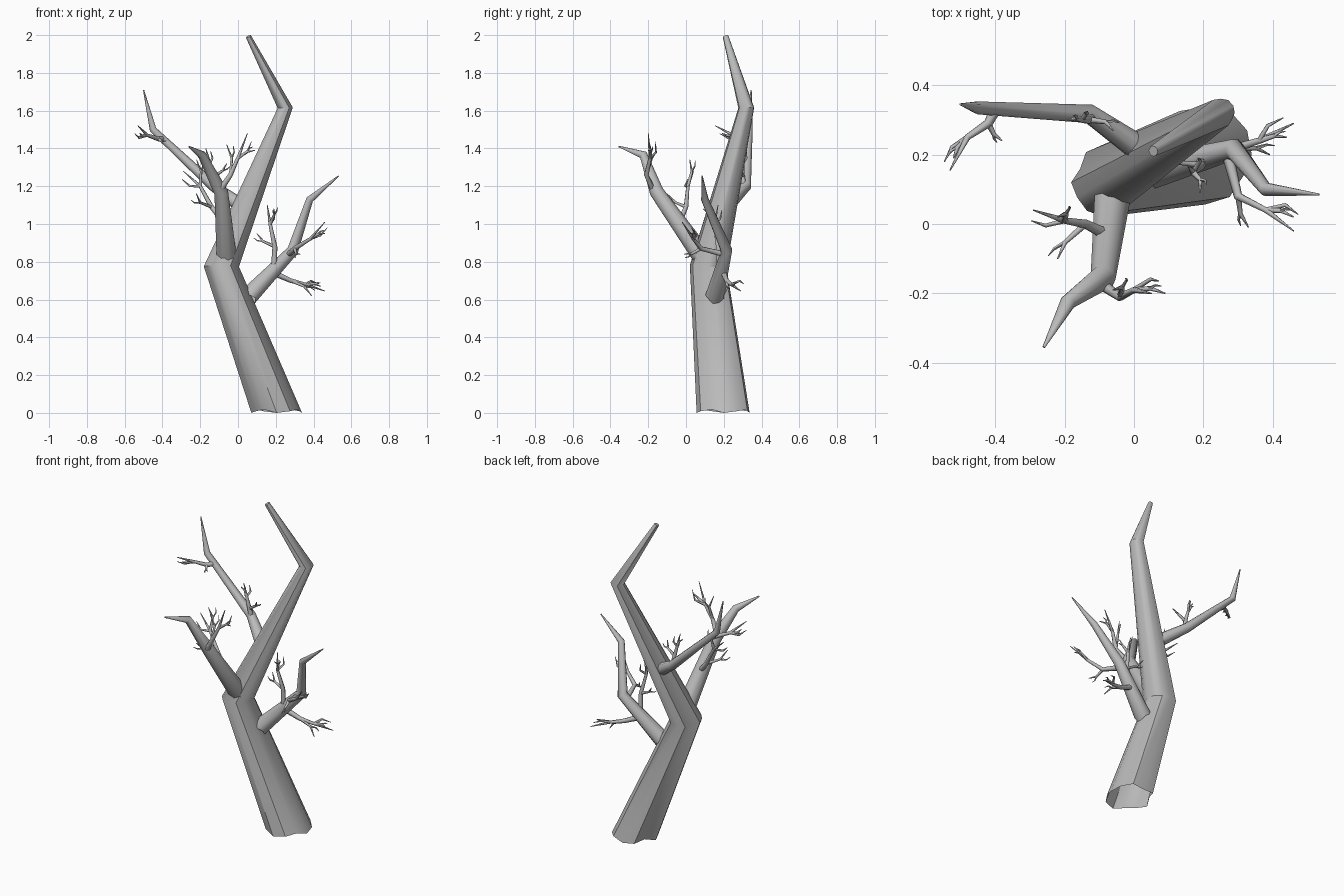
import bpy, bmesh, math
from mathutils import Vector

if "Cube" in bpy.data.objects:
    bpy.data.objects.remove(bpy.data.objects["Cube"], do_unlink=True)

bark = bpy.data.materials.new("grey bark")
bark.use_nodes = True
GREY = (0.5, 0.5, 0.5, 1)
bark.diffuse_color = GREY
bark.node_tree.nodes["Principled BSDF"].inputs["Base Color"].default_value = GREY


def add_tube(bm, points, radii, sides=6, lobes=(1,), flat_base=False, rim=0):
    """Tapered tube along a path, mitred at the bends, with a lobed section."""
    pts = [Vector(p) for p in points]
    last = len(pts) - 1
    side = Vector((1, 0, 0))
    rings = []
    for i, (p, r) in enumerate(zip(pts, radii)):
        tangent = Vector()
        if i > 0:
            tangent += (p - pts[i - 1]).normalized()
        if i < last:
            tangent += (pts[i + 1] - p).normalized()
        if i == 0 and flat_base:
            tangent = Vector((0, 0, 1))
        tangent.normalize()
        u = side - tangent * side.dot(tangent)
        if u.length < 0.1:
            u = tangent.orthogonal()
        u.normalize()
        side = u
        v = tangent.cross(u)
        ring = []
        for k in range(sides):
            a = math.tau * k / sides
            rr = r * lobes[k % len(lobes)]
            co = p + (u * math.cos(a) + v * math.sin(a)) * rr
            if i == 0:
                co += tangent * rim * (k % 3) / 2
            ring.append(bm.verts.new(co))
        rings.append(ring)
    for a, b in zip(rings, rings[1:]):
        for k in range(sides):
            n = (k + 1) % sides
            bm.faces.new((a[k], a[n], b[n], b[k]))
    bm.faces.new(rings[-1])


def finish(bm, name, angle):
    mesh = bpy.data.meshes.new(name)
    bm.to_mesh(mesh)
    bm.free()
    obj = bpy.data.objects.new(name, mesh)
    bpy.context.collection.objects.link(obj)
    mesh.materials.append(bark)
    bpy.ops.object.select_all(action="DESELECT")
    obj.select_set(True)
    bpy.context.view_layer.objects.active = obj
    bpy.ops.object.shade_smooth_by_angle(angle=math.radians(angle))


def limb(name, points, radii, angle=60, **options):
    bm = bmesh.new()
    add_tube(bm, points, radii, **options)
    finish(bm, name, angle)


def twig(name, points, tips):
    """Bent shoot with a curved, forked offshoot to each tip."""
    bm = bmesh.new()
    pts = [Vector(p) for p in points]
    add_tube(bm, pts, (0.017, 0.013, 0.009, 0.002), sides=6)
    for i, tip in enumerate(tips):
        start, end = pts[1 + i % 2], Vector(tip)
        span = end - start
        bend = span.orthogonal().normalized() * span.length * 0.15
        mid = start + span * 0.55 + bend
        add_tube(bm, (start, mid, end), (0.010, 0.007, 0.002), sides=5)
        # spur leaving the middle of the offshoot
        add_tube(bm, (mid, mid + span * 0.2 + bend, mid + span * 0.4 + bend),
                 (0.006, 0.004, 0.0015), sides=4)
    # spur near the end of the shoot
    along = pts[3] - pts[2]
    aside = along.orthogonal().normalized() * along.length * 0.35
    add_tube(bm, (pts[2], pts[2] + along * 0.3 + aside, pts[2] + along * 0.75 + aside),
             (0.008, 0.006, 0.0015), sides=5)
    finish(bm, name, 75)


# Trunk: open at the foot, three leaning sections with uneven ridges
limb("trunk",
     [(0.205, 0.2, 0), (-0.088, 0.12, 0.775), (0.25, 0.32, 1.615), (0.055, 0.21, 1.993)],
     [0.137, 0.095, 0.041, 0.015], angle=40, sides=12,
     lobes=(0.98, 1.02, 1.05, 1.0, 1.06, 0.82, 0.98, 0.92, 1.0, 1.05, 1.03, 0.92),
     flat_base=True, rim=0.018)

# Main branches
limb("front_branch",
     [(-0.06, 0.10, 0.81), (-0.09, -0.155, 1.17), (-0.19, -0.225, 1.365), (-0.26, -0.355, 1.41)],
     [0.055, 0.038, 0.023, 0.004], sides=9, rim=0.02)
limb("back_branch",
     [(0.04, 0.2, 1.08), (-0.13, 0.318, 1.2), (-0.45, 0.335, 1.5), (-0.5, 0.345, 1.71)],
     [0.04, 0.028, 0.019, 0.003], sides=9, rim=0.02)
limb("left_branch",
     [(0.05, 0.15, 0.61), (0.29, 0.215, 0.86), (0.38, 0.1, 1.13), (0.533, 0.085, 1.255)],
     [0.05, 0.031, 0.02, 0.003], sides=9, rim=0.02)

# Twigs on the front branch
twig("front_upper_twig",
     [(-0.1, -0.17, 1.17), (-0.04, -0.21, 1.26), (0, -0.19, 1.35), (0.05, -0.2, 1.48)],
     [(-0.06, -0.19, 1.42), (0.09, -0.2, 1.39)])
twig("front_lower_twig",
     [(-0.08, -0.03, 1.02), (-0.14, 0, 1.09), (-0.2, 0.01, 1.2), (-0.29, 0.04, 1.28)],
     [(-0.22, -0.1, 1.16), (-0.22, 0.02, 1.34)])

# Twigs on the back branch
twig("back_outer_twig",
     [(-0.4, 0.33, 1.45), (-0.42, 0.29, 1.45), (-0.48, 0.25, 1.47), (-0.53, 0.155, 1.52)],
     [(-0.38, 0.24, 1.44), (-0.52, 0.19, 1.48)])
twig("back_inner_twig",
     [(-0.12, 0.31, 1.18), (-0.13, 0.3, 1.25), (-0.15, 0.3, 1.32), (-0.17, 0.3, 1.4)],
     [(-0.06, 0.27, 1.32), (-0.19, 0.3, 1.37)])

# Twigs on the left branch
twig("left_upright_twig",
     [(0.19, 0.18, 0.74), (0.195, 0.17, 0.88), (0.17, 0.15, 1.0), (0.155, 0.17, 1.1)],
     [(0.1, 0.2, 0.95), (0.19, 0.09, 1.08)])
twig("left_low_twig",
     [(0.19, 0.2, 0.74), (0.28, 0.215, 0.7), (0.36, 0.24, 0.68), (0.46, 0.29, 0.645)],
     [(0.39, 0.2, 0.62), (0.44, 0.25, 0.67)])
twig("left_outer_twig",
     [(0.27, 0.2, 0.84), (0.3, 0.08, 0.87), (0.38, 0.04, 0.92), (0.46, -0.02, 1.01)],
     [(0.33, -0.01, 0.84), (0.46, 0.02, 0.95)])
